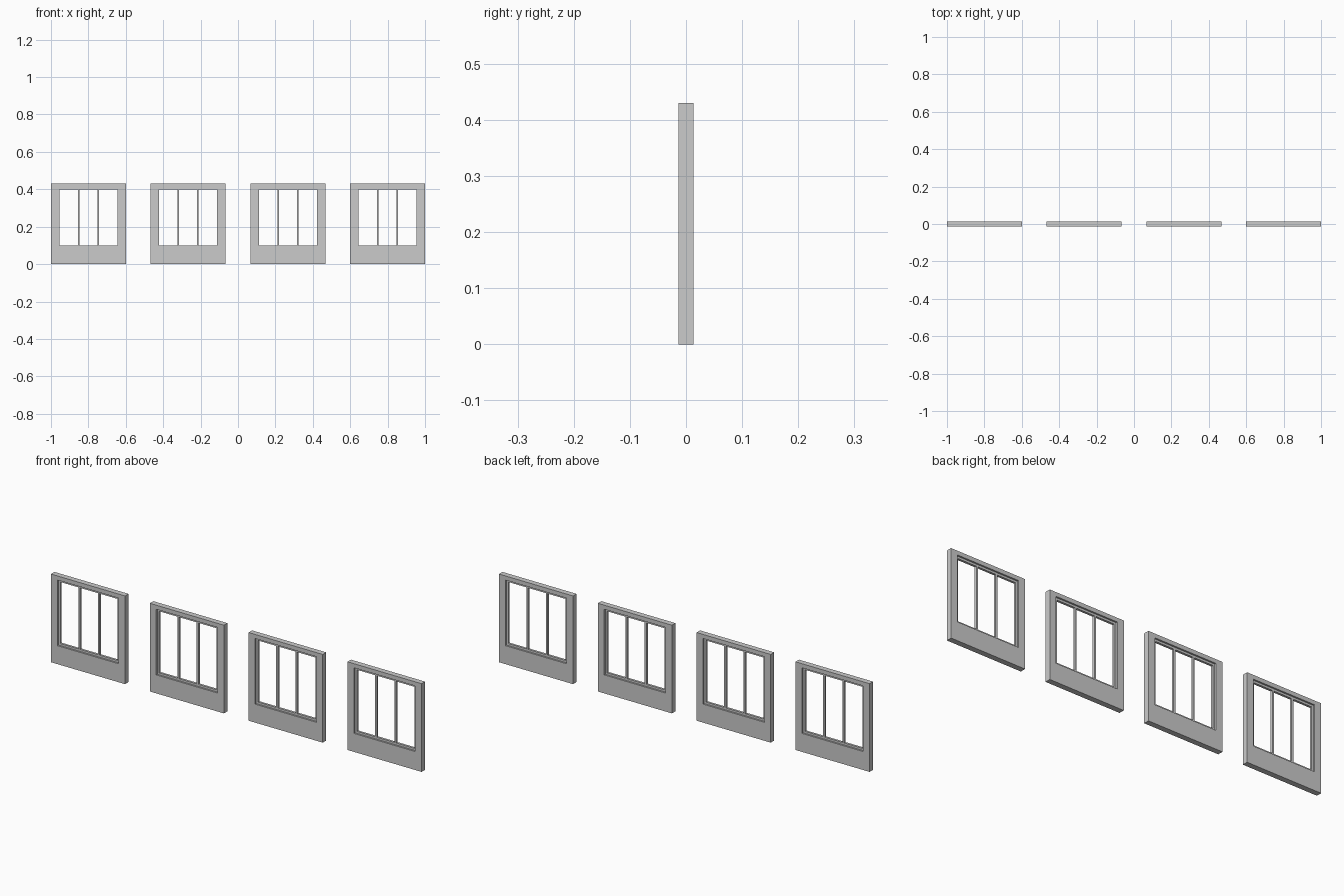
import bpy

if "Cube" in bpy.data.objects:
    bpy.data.objects.remove(bpy.data.objects["Cube"])

W, H, T = 0.40, 0.43, 0.027        # panel size and thickness
OX, OZ0, OZ1 = 0.165, 0.09, 0.41   # wall opening half width, bottom, top
LIP, SASH_T = 0.01, 0.011          # window frame width and depth


def mesh_object(name, verts, faces, x):
    me = bpy.data.meshes.new(name)
    me.from_pydata(verts, [], faces)
    ob = bpy.data.objects.new(name, me)
    ob.location.x = x
    bpy.context.collection.objects.link(ob)
    return ob


def ring(name, x, outer, inner, depth):
    """Rectangular frame; outer and inner are (half width, bottom, top)."""
    verts = []
    for y in (-depth / 2, depth / 2):
        for w, b, t in (outer, inner):
            verts += [(-w, y, b), (w, y, b), (w, y, t), (-w, y, t)]
    faces = []
    for i in range(4):
        j = (i + 1) % 4
        faces += [(i, j, j + 4, i + 4), (i + 8, i + 12, j + 12, j + 8),
                  (i, i + 8, j + 8, j), (i + 4, j + 4, j + 12, i + 12)]
    return mesh_object(name, verts, faces, x)


def bar(name, x, width, depth, z0, z1):
    bpy.ops.mesh.primitive_cube_add(size=1, location=(x, 0, (z0 + z1) / 2))
    ob = bpy.context.object
    ob.name = name
    ob.scale = (width, depth, z1 - z0)


for k in range(4):
    cx = -0.8 + k * 1.6 / 3
    # wall panel with opening
    ring("wall_panel", cx, (W / 2, 0, H), (OX, OZ0, OZ1), T)
    # recessed window frame
    inner = (OX - LIP, OZ0 + LIP, OZ1 - LIP)
    ring("window_frame", cx, (OX, OZ0, OZ1), inner, SASH_T)
    # two mullions
    for s in (-1, 1):
        bar("mullion", cx + s * 0.052, 0.009, SASH_T, inner[1], inner[2])
